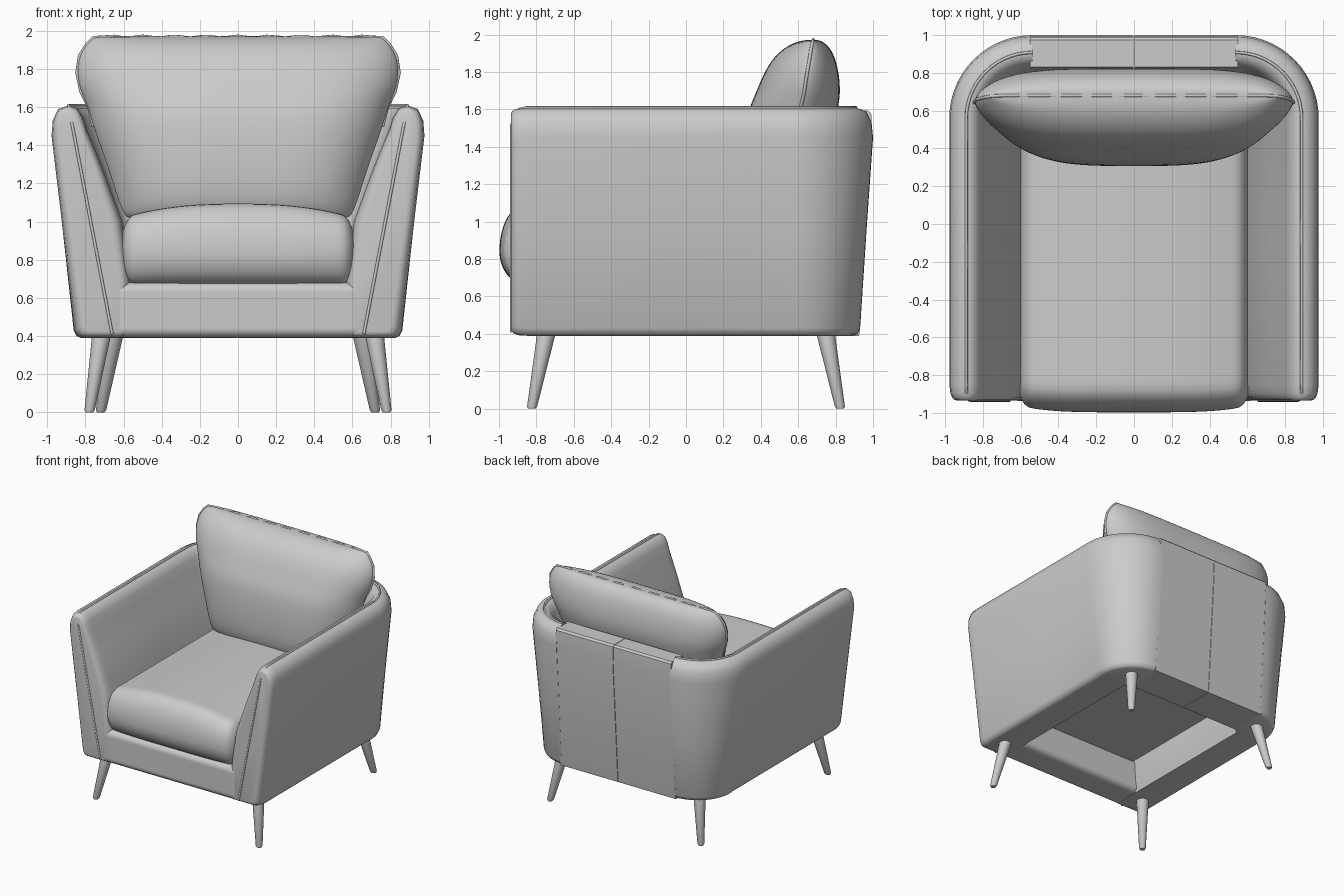
import bpy, bmesh, math
from mathutils import Vector

if "Cube" in bpy.data.objects:
    bpy.data.objects.remove(bpy.data.objects["Cube"])

def finish(name, bm, subsurf=0, angle=40):
    bmesh.ops.recalc_face_normals(bm, faces=bm.faces)
    me = bpy.data.meshes.new(name)
    bm.to_mesh(me)
    bm.free()
    ob = bpy.data.objects.new(name, me)
    bpy.context.collection.objects.link(ob)
    if subsurf:
        m = ob.modifiers.new("smooth", 'SUBSURF')
        m.levels = m.render_levels = subsurf
    bpy.ops.object.select_all(action='DESELECT')
    ob.select_set(True)
    bpy.context.view_layer.objects.active = ob
    bpy.ops.object.shade_smooth_by_angle(angle=math.radians(angle))
    return ob

def loft(name, rings, subsurf=0, angle=40):
    bm = bmesh.new()
    rows = [[bm.verts.new(p) for p in r] for r in rings]
    n = len(rows[0])
    for a, b in zip(rows, rows[1:]):
        for i in range(n):
            bm.faces.new((a[i], a[(i + 1) % n], b[(i + 1) % n], b[i]))
    bm.faces.new(rows[0])
    bm.faces.new(rows[-1])
    return finish(name, bm, subsurf, angle)

def piping(name, pts, r=0.008):
    cu = bpy.data.curves.new(name, 'CURVE')
    cu.dimensions = '3D'
    cu.bevel_depth = r
    cu.bevel_resolution = 2
    cu.use_fill_caps = True
    sp = cu.splines.new('POLY')
    sp.points.add(len(pts) - 1)
    for p, q in zip(sp.points, pts):
        p.co = (*q, 1)
    ob = bpy.data.objects.new(name, cu)
    bpy.context.collection.objects.link(ob)

def rounded_box(name, lo, hi, rad, deform=lambda p: p, cuts=40):
    lo, hi = Vector(lo), Vector(hi)
    c, h = (lo + hi) / 2, (hi - lo) / 2
    bm = bmesh.new()
    bmesh.ops.create_cube(bm, size=2)
    bmesh.ops.subdivide_edges(bm, edges=bm.edges[:], cuts=cuts, use_grid_fill=True)
    for v in bm.verts:
        p = Vector(v.co[i] * h[i] for i in range(3))
        q = Vector(max(rad[i] - h[i], min(h[i] - rad[i], p[i])) for i in range(3))
        d = Vector((p[i] - q[i]) / rad[i] for i in range(3)).normalized()
        v.co = deform(c + q + Vector(d[i] * rad[i] for i in range(3)))
    return finish(name, bm)

# Arms: a flared section swept along the side and around the rear corner
outer = [(-.07, .39), (-.045, .4), (-.03, .43), (.03, .95), (.09, 1.45), (.084, 1.53), (.055, 1.59)]
inner = [(0, 1.61), (-.045, 1.595), (-.075, 1.545), (-.1, 1.47), (-.17, 1.3), (-.28, 1.0),
         (-.325, .68), (-.32, .5), (-.30, .39)]
SX, SY, R = .888, .908, .35

def ring(x, y, nx, ny, s=1.0):
    pts = []
    for i, (d, z) in enumerate(outer + inner):
        if i < len(outer):
            d += .055 * abs(ny) * max(0, 1 - (z - .39) / 1.1)
        mid = -.2 + .19 * (z - .39) / 1.2
        d = mid + (d - mid) * s
        z = 1 + (z - 1) * (1 - (1 - s) * .15)
        pts.append((x + nx * d, y + ny * d, z))
    return pts

path = [(SX, -.935, 1, 0, .65), (SX, -.931, 1, 0, .77), (SX, -.918, 1, 0, .88), (SX, -.895, 1, 0, .95),
        (SX, -.85, 1, 0, 1), (SX, -.1, 1, 0, 1)]
for k in range(15):
    a = math.radians(90 * k / 14)
    path.append((SX - R + R * math.cos(a), SY - R + R * math.sin(a), math.cos(a), math.sin(a), 1))

for sx, side in ((1, "right"), (-1, "left")):
    loft(side + "_arm", [[(sx * x, y, z) for x, y, z in ring(*p)] for p in path], angle=50)
    # Seam up the arm front and along its top
    pts = [(sx * .66, -.934, .41), (sx * .868, -.934, 1.5), (sx * .882, -.922, 1.565), (sx * .887, -.895, 1.6)]
    pts += [(sx * x, y, 1.61) for x, y, *_ in path[4:]]
    piping(side + "_arm_seam", pts)
    # Flat-topped back panel, one each side of the middle joint
    prof = [(.83, 1.595), (.975, 1.595), (.99, 1.58), (.997, 1.45), (.964, .95), (.93, .42), (.925, .39),
            (.61, .39), (.585, .68), (.63, 1.0), (.74, 1.3), (.82, 1.5)]
    loft(side + "_back_panel", [[(sx * x, y, z) for y, z in prof] for x in (.002, .551)], angle=30)

# Front rail under the cushion
rounded_box("front_rail", (-.66, -.936, .392), (.66, -.66, .68), (.02, .05, .05), cuts=30)

# Seat cushion with domed top and bowed nose
def puff(p):
    u = min(1, abs(p.x) / .61)
    f = 1 - u ** 2.5
    if p.z > .84:
        p.z += .07 * f * (p.z - .84) / .17
    if p.y < -.7:
        p.y += .035 * u ** 4 * (-.7 - p.y) / .3
    return p
rounded_box("seat_cushion", (-.617, -.997, .665), (.617, .6, 1.02), (.07, .14, .175), puff)

# Back cushion: z, half width, front y, seam y, back y
rows = [(1.0, .56, .43, .50, .56), (1.03, .60, .36, .50, .60), (1.12, .635, .315, .52, .63),
        (1.3, .69, .303, .55, .70), (1.5, .765, .313, .59, .78), (1.6, .79, .335, .61, .812),
        (1.68, .83, .37, .63, .825), (1.78, .852, .41, .645, .82), (1.87, .838, .46, .66, .80),
        (1.93, .80, .525, .67, .77), (1.965, .765, .595, .677, .73), (1.972, .74, .65, .68, .70)]
rings = []
N = 16
for z, w, f, s, b in rows:
    r = []
    for k in range(2 * N):
        a = math.pi * k / N
        u = abs(math.cos(a))
        if k < N:
            y = s + (f - s) * max(0, 1 - u ** 4) ** .7
        else:
            y = s + (b - s) * max(0, 1 - u ** 5) ** .6
        r.append((w * math.cos(a), y, z))
    rings.append(r)
loft("back_cushion", rings, subsurf=2, angle=60)

# Slightly puckered seam around the back cushion
edge = [(w - .007, s, z) for z, w, f, s, b in rows[4:-1]]
top = [(.7 - .05 * i, .68, 1.967 + .005 * math.sin(i * 1.9)) for i in range(29)]
piping("back_cushion_seam", edge + top + [(-x, y, z) for x, y, z in reversed(edge)], .009)

# Splayed tapered legs
def leg(name, top, foot):
    top, foot = Vector(top), Vector(foot)
    rings = []
    for t, r in ((0, .05), (.97, .027), (1, .02)):
        c = top.lerp(foot, t)
        rings.append([(c.x + r * math.cos(a), c.y + r * math.sin(a), c.z)
                      for a in (math.tau * k / 24 for k in range(24))])
    loft(name, rings)
for sx, side in ((1, "right"), (-1, "left")):
    leg(f"front_{side}_leg", (sx * .715, -.745, .41), (sx * .78, -.825, 0))
    leg(f"rear_{side}_leg", (sx * .65, .745, .41), (sx * .72, .825, 0))
